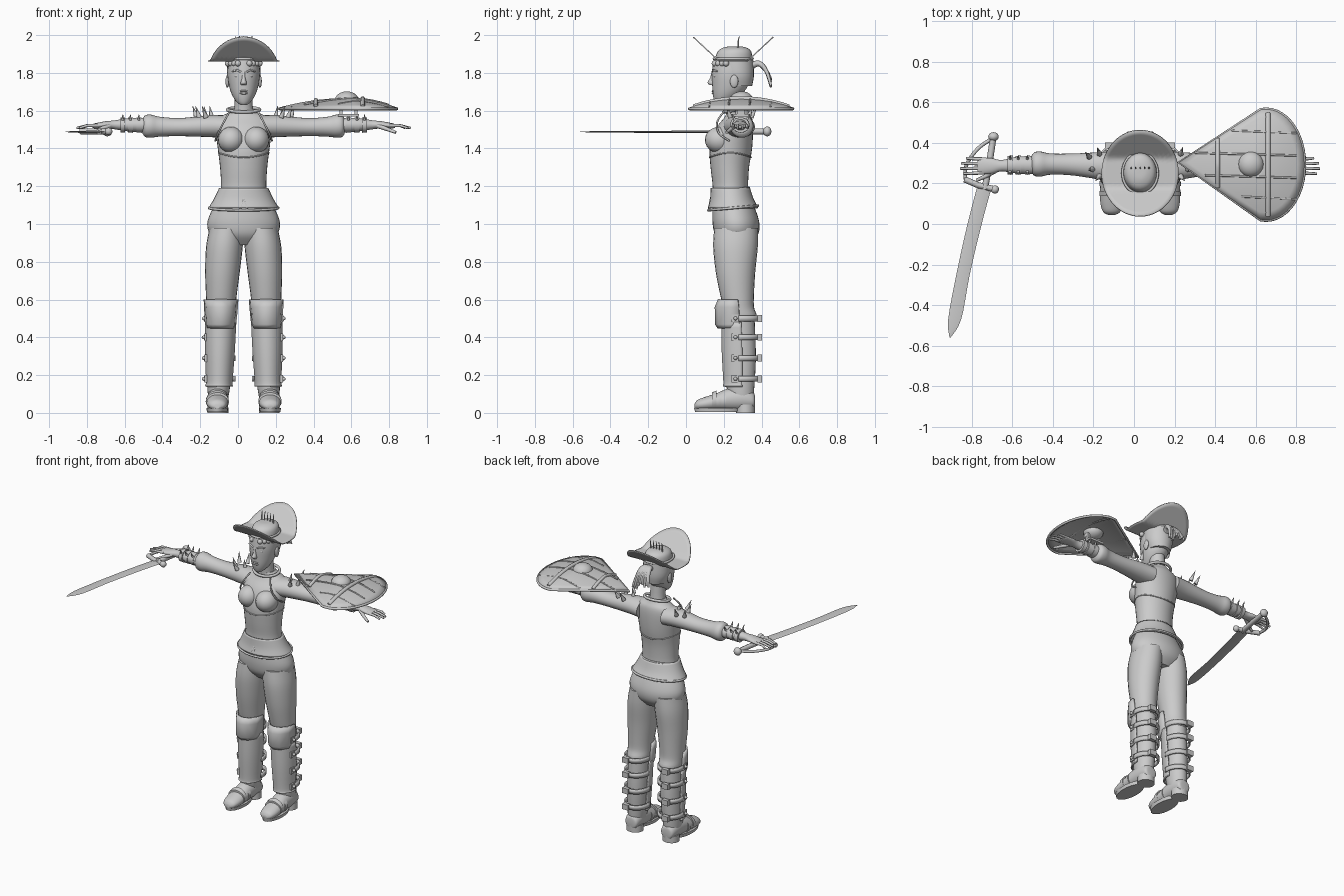
import bpy, bmesh, math, random
from mathutils import Vector

random.seed(4)
default_cube = bpy.data.objects.get("Cube")
if default_cube:
    bpy.data.objects.remove(default_cube, do_unlink=True)

MIDLINE = 0.03
grey = bpy.data.materials.new("light_grey")
grey.use_nodes = True
grey.diffuse_color = (0.6, 0.6, 0.6, 1)
grey.node_tree.nodes["Principled BSDF"].inputs["Base Color"].default_value = grey.diffuse_color


def place(name, data):
    """Link new data as an object on the figure's midline."""
    thing = bpy.data.objects.new(name, data)
    thing.location.x = MIDLINE
    data.materials.append(grey)
    bpy.context.collection.objects.link(thing)
    return thing


def finish(name, bm, thickness=0):
    bmesh.ops.recalc_face_normals(bm, faces=bm.faces)
    mesh = bpy.data.meshes.new(name)
    bm.to_mesh(mesh)
    bm.free()
    thing = place(name, mesh)
    if thickness:
        shell = thing.modifiers.new("Thickness", "SOLIDIFY")
        shell.thickness = thickness
        shell.offset = 0
    return thing


def skin(name, loops, closed=True, caps=True, thickness=0):
    """Bridge successive loops of points into a surface."""
    bm = bmesh.new()
    rings = [[bm.verts.new(p) for p in loop] for loop in loops]
    count = len(rings[0])
    for low, high in zip(rings, rings[1:]):
        for i in range(count if closed else count - 1):
            j = (i + 1) % count
            bm.faces.new((low[i], low[j], high[j], high[i]))
    if caps:
        bm.faces.new(rings[0])
        bm.faces.new(rings[-1])
    return finish(name, bm, thickness)


def smooth_rows(rows, steps):
    """Catmull-Rom interpolation between rows of numbers."""
    rows = [Vector(row) for row in rows]
    result = []
    for i in range(len(rows) - 1):
        a, b, c, d = rows[max(i - 1, 0)], rows[i], rows[i + 1], rows[min(i + 2, len(rows) - 1)]
        for k in range(steps):
            t = k / steps
            result.append(b + (c - a) * t / 2 + (a * 2 - b * 5 + c * 4 - d) * t * t / 2
                          + (b * 3 - a - c * 3 + d) * t ** 3 / 2)
    return result + [rows[-1]]


def loft(name, rows, axis="Z", side=1, sides=24, steps=4, arc=None, thickness=0):
    """Rows hold: distance along axis, two centre coordinates, two radii."""
    loops = []
    start, end = arc or (0, 360)
    for along, u, v, ru, rv in smooth_rows(rows, steps):
        loop = []
        for i in range(sides):
            angle = math.radians(start + (end - start) * i / (sides - 1 if arc else sides))
            p, q = u + ru * math.cos(angle), v + rv * math.sin(angle)
            x, y, z = {"Z": (p, q, along), "X": (along, p, q), "Y": (p, along, q)}[axis]
            loop.append((x * side, y, z))
        loops.append(loop)
    return skin(name, loops, closed=not arc, caps=not thickness, thickness=thickness)


def tube(name, points, radius, taper=1, closed=False):
    """Round bar along a path, optionally tapering to its end."""
    curve = bpy.data.curves.new(name, "CURVE")
    curve.dimensions = "3D"
    curve.bevel_depth = radius
    curve.bevel_resolution = 2
    curve.use_fill_caps = True
    line = curve.splines.new("POLY")
    line.points.add(len(points) - 1)
    line.use_cyclic_u = closed
    line.use_smooth = True
    for i, p in enumerate(points):
        line.points[i].co = (*p, 1)
        line.points[i].radius = 1 + (taper - 1) * i / (len(points) - 1)
    return place(name, curve)


def ball(name, centre, size):
    bm = bmesh.new()
    bmesh.ops.create_uvsphere(bm, u_segments=20, v_segments=12, radius=1)
    bmesh.ops.scale(bm, vec=size, verts=bm.verts)
    bmesh.ops.translate(bm, vec=centre, verts=bm.verts)
    return finish(name, bm)


def box(name, centre, size):
    bm = bmesh.new()
    bmesh.ops.create_cube(bm, size=1)
    bmesh.ops.scale(bm, vec=size, verts=bm.verts)
    bmesh.ops.translate(bm, vec=centre, verts=bm.verts)
    return finish(name, bm)


def oval(cx, cy, rx, ry, height, count=40):
    """Ring of points; height is a function of the angle."""
    angles = [math.tau * i / count for i in range(count)]
    return [(cx + rx * math.cos(a), cy + ry * math.sin(a), height(a)) for a in angles]


# Torso, peplum and hips
loft("torso", [(1.14, 0, .235, .13, .1), (1.2, 0, .235, .12, .094), (1.3, 0, .232, .125, .102),
               (1.4, 0, .238, .137, .112), (1.5, 0, .255, .148, .1), (1.56, 0, .275, .13, .075),
               (1.59, 0, .275, .08, .06), (1.61, 0, .27, .055, .055)], sides=32)
loft("peplum", [(1.085, 0, .25, .182, .13), (1.13, 0, .243, .155, .112), (1.19, 0, .235, .126, .1)],
     sides=32, thickness=.008)
tube("peplum_hem", oval(0, .25, .183, .131, lambda a: 1.085 + .012 * math.sin(a)), .007, closed=True)
tube("belt_seam", oval(0, .235, .124, .098, lambda a: 1.18 + .012 * math.sin(a)), .006, closed=True)
tube("bust_seam", oval(0, .235, .133, .11, lambda a: 1.365 + .012 * math.cos(2 * a)), .004, closed=True)
tube("collar", oval(0, .268, .085, .068, lambda a: 1.605 + .012 * math.sin(a)), .009, closed=True)
tube("peplum_notch", [(-.018, .122, 1.08), (0, .132, 1.135), (.018, .122, 1.08)], .006)
loft("hips", [(.89, 0, .27, .12, .07), (.94, 0, .268, .175, .112), (1, 0, .265, .193, .124),
              (1.07, 0, .255, .17, .115), (1.15, 0, .24, .125, .095)], sides=32)

# Head and face
loft("neck", [(1.54, 0, .275, .07, .06), (1.6, 0, .265, .05, .05), (1.7, 0, .255, .047, .052)])
loft("head", [(1.63, 0, .18, .016, .018), (1.645, 0, .19, .036, .038), (1.68, 0, .215, .06, .072),
              (1.73, 0, .233, .077, .094), (1.8, 0, .24, .086, .103), (1.88, 0, .245, .078, .098)], sides=32)
loft("nose", [(1.735, 0, .138, .014, .01), (1.748, 0, .134, .016, .02), (1.775, 0, .14, .009, .012),
              (1.81, 0, .143, .008, .006)], sides=12)
for level in (1.692, 1.704):
    ball("lip", (0, .148, level), (.022, .012, .007))
for side, label in ((1, "left"), (-1, "right")):
    ball(label + "_eye", (side * .034, .158, 1.783), (.015, .012, .008))
    tube(label + "_brow", [(side * .014, .14, 1.805), (side * .036, .143, 1.815), (side * .06, .165, 1.808)], .005)
    ball(label + "_ear", (side * .086, .255, 1.755), (.01, .022, .034))
    for step in range(4):
        ball(label + "_hair_curl", (side * (.03 + .018 * step), .152 + .02 * step, 1.85), (.016, .016, .016))
loft("back_hair", [(1.73, 0, .275, .07, .075), (1.79, 0, .27, .088, .09), (1.88, 0, .26, .085, .095)])
for strand in range(9):
    spread = (strand - 4) * .01
    drop = random.uniform(.07, .12)
    tube("ponytail_strand", smooth_rows([(0, .335, 1.83), (spread * .6, .385, 1.85),
         (spread, .425, 1.81), (spread * 1.5, .45, 1.84 - drop)], 5), .02, taper=.3)

# Hat with the brim swept up at front and back
def brim_loop(f):
    rise = lambda a: 1.862 + .128 * max(0, abs(math.sin(a)) * f - .35) / .65
    return oval(0, .25, .19 * f, .212 * f, rise, 64)

skin("hat_brim", [brim_loop(f) for f in (.4, .5, .6, .7, .8, .9, 1)], caps=False, thickness=.006)
loft("hat_crown", [(1.85, 0, .25, .084, .1), (1.9, 0, .255, .08, .094), (1.925, 0, .258, .066, .078),
                   (1.938, 0, .26, .035, .045), (1.94, 0, .26, .005, .008)])
tube("hat_band", oval(0, .25, .086, .102, lambda a: 1.875), .007, closed=True)
for step in range(5):
    x = (step - 2) * .022
    tube("hat_spike", [(x, .275, 1.92), (x, .277, 1.97), (x, .282, 1.995)], .005, taper=.3)

# Paired parts
for side, label in ((1, "left"), (-1, "right")):
    ball(label + "_breast", (side * .066, .178, 1.445), (.07, .078, .07))

    # Arm, cuff and bracers
    loft(label + "_sleeve", [(.09, .28, 1.515, .085, .06), (.18, .285, 1.518, .07, .058),
         (.33, .293, 1.513, .054, .048), (.44, .295, 1.515, .052, .052), (.49, .295, 1.518, .062, .061),
         (.52, .295, 1.518, .058, .058), (.535, .295, 1.518, .04, .04)], "X", side)
    loft(label + "_forearm", [(.48, .29, 1.522, .044, .04), (.6, .29, 1.525, .042, .036),
         (.68, .287, 1.525, .028, .024), (.73, .286, 1.525, .038, .019), (.785, .286, 1.52, .041, .014),
         (.8, .286, 1.519, .034, .01)], "X", side)
    for x in (.555, .6, .64):
        loft(label + "_bracer", [(x - .013, .29, 1.524, .047, .041), (x + .013, .29, 1.524, .045, .04)],
             "X", side, steps=1)
        for tilt in (-.03, .03):
            tube(label + "_bracer_stud", [(side * x, .29 + tilt, 1.55), (side * x, .29 + tilt * 1.6, 1.58)], .008, .2)
    for finger in range(4):
        y = .253 + finger * .022
        reach = (.87, .885, .88, .855)[finger]
        tube(label + "_finger", [(side * .77, y, 1.522), (side * .83, y * 1.1 - .029, 1.521),
             (side * reach, y * 1.15 - .043, 1.508)], .0095, .65)
    tube(label + "_thumb", [(side * .71, .265, 1.52), (side * .76, .235, 1.502), (side * .805, .215, 1.485)], .013, .6)

    # Shoulder trim and spikes
    tube(label + "_armhole", smooth_rows([(side * .075, .2, 1.595), (side * .105, .165, 1.54),
         (side * .135, .175, 1.48), (side * .15, .23, 1.44)], 5), .005)
    for x, lean, y in ((.17, .01, .28), (.235, .02, .27), (.2, .01, .345), (.25, .02, .33), (.2, .02, .235)):
        tube(label + "_shoulder_spike", [(side * x, y, 1.565), (side * (x + lean), y * 1.5 - .14, 1.625)], .014, .05)

    # Trouser leg
    loft(label + "_trouser", [(.47, .122, .28, .064, .07), (.51, .12, .287, .074, .088),
         (.56, .12, .278, .077, .082), (.63, .118, .27, .082, .09), (.75, .112, .262, .092, .105),
         (.88, .102, .262, .097, .118), (.98, .09, .265, .09, .115)], side=side)

    # Boot shaft, greave, knee plate and straps
    loft(label + "_boot_shaft", [(.06, .136, .295, .05, .06), (.14, .132, .288, .06, .074),
         (.3, .126, .29, .066, .08), (.5, .122, .285, .066, .078)], side=side)
    loft(label + "_greave", [(.14, .131, .29, .069, .091), (.17, .129, .29, .066, .088),
         (.32, .126, .29, .074, .096), (.48, .122, .285, .078, .092)], side=side, arc=(175, 365), thickness=.01)
    loft(label + "_knee_plate", [(.45, .123, .285, .073, .112), (.47, .122, .285, .077, .126),
         (.56, .12, .28, .084, .122), (.6, .12, .275, .086, .1)], side=side, sides=7, steps=1,
         arc=(180, 360), thickness=.012)
    for z in (.18, .29, .4, .5):
        loft(label + "_boot_strap", [(z - .015, .127, .295, .078, .09), (z + .015, .127, .295, .078, .09)],
             side=side, steps=1, arc=(-10, 190), thickness=.01)
        box(label + "_strap_plate", (side * .2, .262, z), (.014, .04, .04))
        ball(label + "_rivet", (side * .21, .262, z), (.012, .01, .01))
        box(label + "_buckle", (side * .15, .39, z), (.045, .025, .036))

    # Shoe with sole, heel and instep strap
    loft(label + "_shoe", [(.045, .14, .035, .018, .012), (.06, .14, .042, .042, .026), (.1, .14, .048, .055, .036),
         (.16, .139, .058, .058, .045), (.22, .138, .07, .056, .058), (.3, .136, .075, .055, .063),
         (.355, .135, .065, .045, .045), (.365, .135, .06, .025, .025)], "Y", side)
    sole = [(.004, .14, .165, .054, .117), (.026, .14, .165, .058, .122)]
    loft(label + "_sole", sole, side=side, steps=1)
    loft(label + "_heel", [(0, .136, .315, .055, .05), (.045, .136, .315, .054, .051)], side=side, steps=1)
    for y in (.15, .2):
        loft(label + "_shoe_strap", [(y - .012, .139, .06, .062, .048), (y + .012, .139, .065, .061, .054)],
             "Y", side, steps=1)

# Teardrop shield lying above the left arm
CX, CY = .55, .292

def shield_height(x, y):
    dx, dy = x - CX, abs(y - CY)
    f = max((.856 * dy - .517 * dx) / .197, math.hypot(max(dx, 0) / .26, dy / .272))
    return 1.612 + .05 * (1 - min(f, 1) ** 2)

outline = [(.19, .303)]
for step in range(25):
    angle = math.radians(-98 + 196 * step / 24)
    outline.append((.62 + .19 * math.cos(angle), CY + .274 * math.sin(angle)))
skin("shield_face", [[(CX + (x - CX) * f, CY + (y - CY) * f, 1.612 + .05 * (1 - f * f)) for x, y in outline]
     for f in (1, .85, .7, .55, .4, .25, .1)], caps=False, thickness=.01)
tube("shield_rim", [(x, y, 1.61) for x, y in outline], .008, closed=True)
ball("shield_boss", (.546, .294, 1.655), (.063, .063, .047))

def shield_bar(name, start, end, radius):
    points = [Vector(start).lerp(Vector(end), t / 12) for t in range(13)]
    tube(name, [(p.x, p.y, shield_height(p.x, p.y) + .006) for p in points], radius)

shield_bar("shield_long_bar", (.63, .04), (.63, .545), .013)
shield_bar("shield_short_bar", (.382, .18), (.382, .42), .011)
for y, x in ((.455, .45), (.345, .27), (.235, .32), (.13, .5)):
    shield_bar("shield_plank_line", (x, y + .005), (.77, y - .008), .005)
box("shield_grip", (.555, .29, 1.575), (.11, .1, .014))
for x in (.515, .595):
    box("shield_grip_post", (x, .29, 1.6), (.015, .04, .06))

# Sword held in the right hand, blade pointing forward
loft("sword_blade", [(-.56, -.936, 1.488, .002, .001), (-.47, -.913, 1.488, .032, .004),
     (-.25, -.872, 1.488, .033, .005), (0, -.815, 1.488, .035, .006), (.18, -.767, 1.488, .036, .007)], "Y", sides=4)
tube("sword_hilt", [(-.765, .17, 1.49), (-.742, .3, 1.49), (-.724, .42, 1.49)], .016)
ball("sword_pommel", (-.722, .43, 1.49), (.026, .022, .026))
tube("sword_guard", [(-.865, .22, 1.49), (-.8, .192, 1.49), (-.72, .172, 1.49)], .015)
ball("sword_guard_tip", (-.715, .17, 1.49), (.02, .02, .02))
tube("sword_knuckle_bow", smooth_rows([(-.86, .22, 1.49), (-.855, .29, 1.488), (-.8, .37, 1.488),
     (-.73, .42, 1.49)], 6), .009)

# Smooth shading with sharp edges kept
bpy.ops.object.select_all(action="DESELECT")
for thing in bpy.context.collection.objects:
    if thing.type == "MESH":
        thing.select_set(True)
        bpy.context.view_layer.objects.active = thing
bpy.ops.object.shade_smooth_by_angle(angle=math.radians(40))
